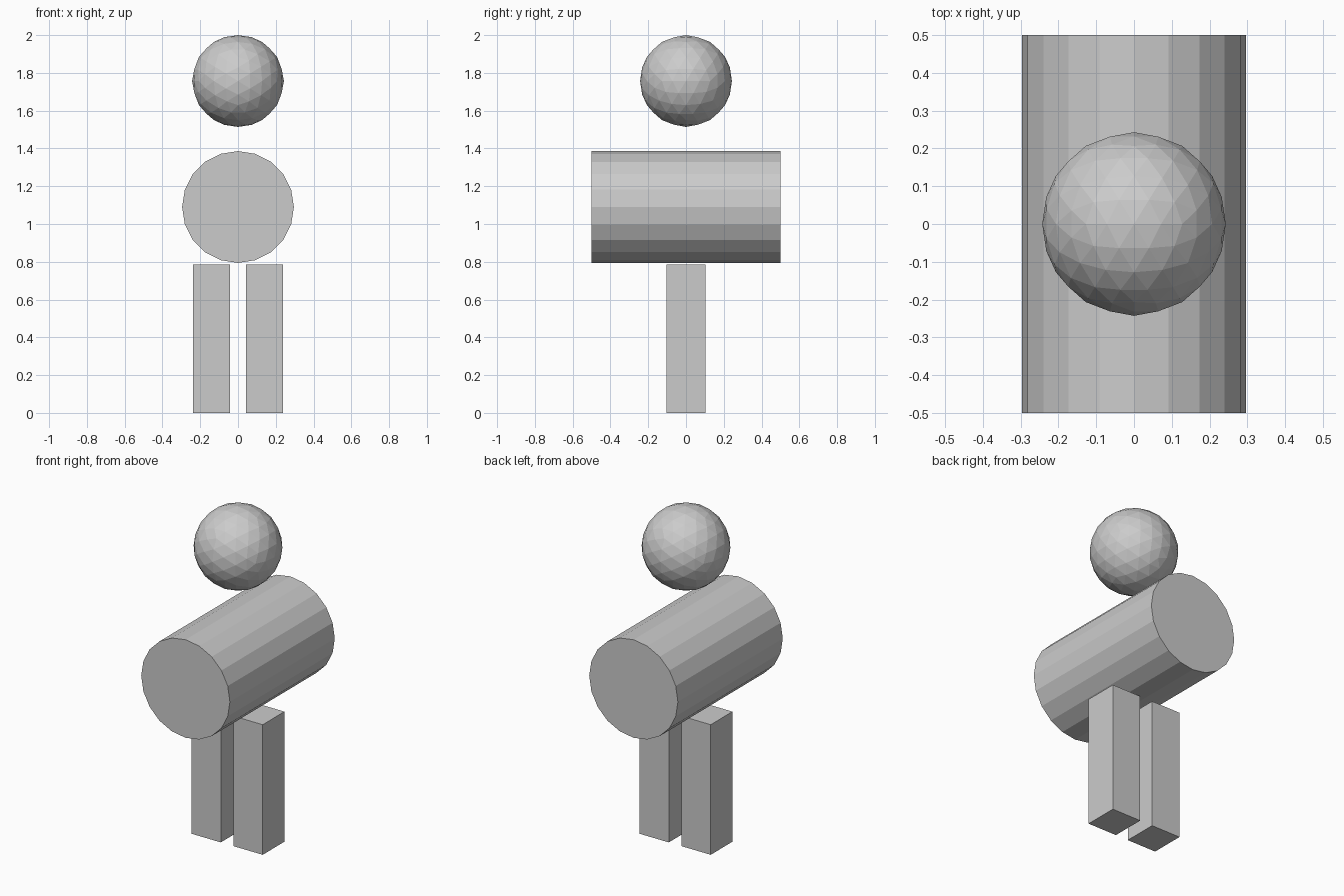
import bpy
from math import atan, pi, sqrt

if "Cube" in bpy.data.objects:
    bpy.data.objects.remove(bpy.data.objects["Cube"])


def leg(name, side):
    # Plain square post standing on the ground
    bpy.ops.mesh.primitive_cube_add(size=1, location=(side * 0.14, 0, 0.3925))
    ob = bpy.context.object
    ob.name = name
    ob.scale = (0.195, 0.207, 0.785)
    bpy.ops.object.transform_apply(location=False, rotation=False, scale=True)


# Legs
for name, side in (("left_leg", -1), ("right_leg", 1)):
    leg(name, side)

# Body: 20-sided drum lying front to back
bpy.ops.mesh.primitive_cylinder_add(vertices=20, radius=0.296, depth=1.0,
                                    location=(0, 0, 1.09), rotation=(pi / 2, 0, 0))
bpy.context.object.name = "body"

# Head: faceted ball, tilted so an edge of the base solid faces straight up
golden = (1 + sqrt(5)) / 2
bpy.ops.mesh.primitive_ico_sphere_add(subdivisions=3, radius=0.243,
                                      location=(0, 0, 1.757),
                                      rotation=(0, -atan(1 / golden), 0))
bpy.context.object.name = "head"
